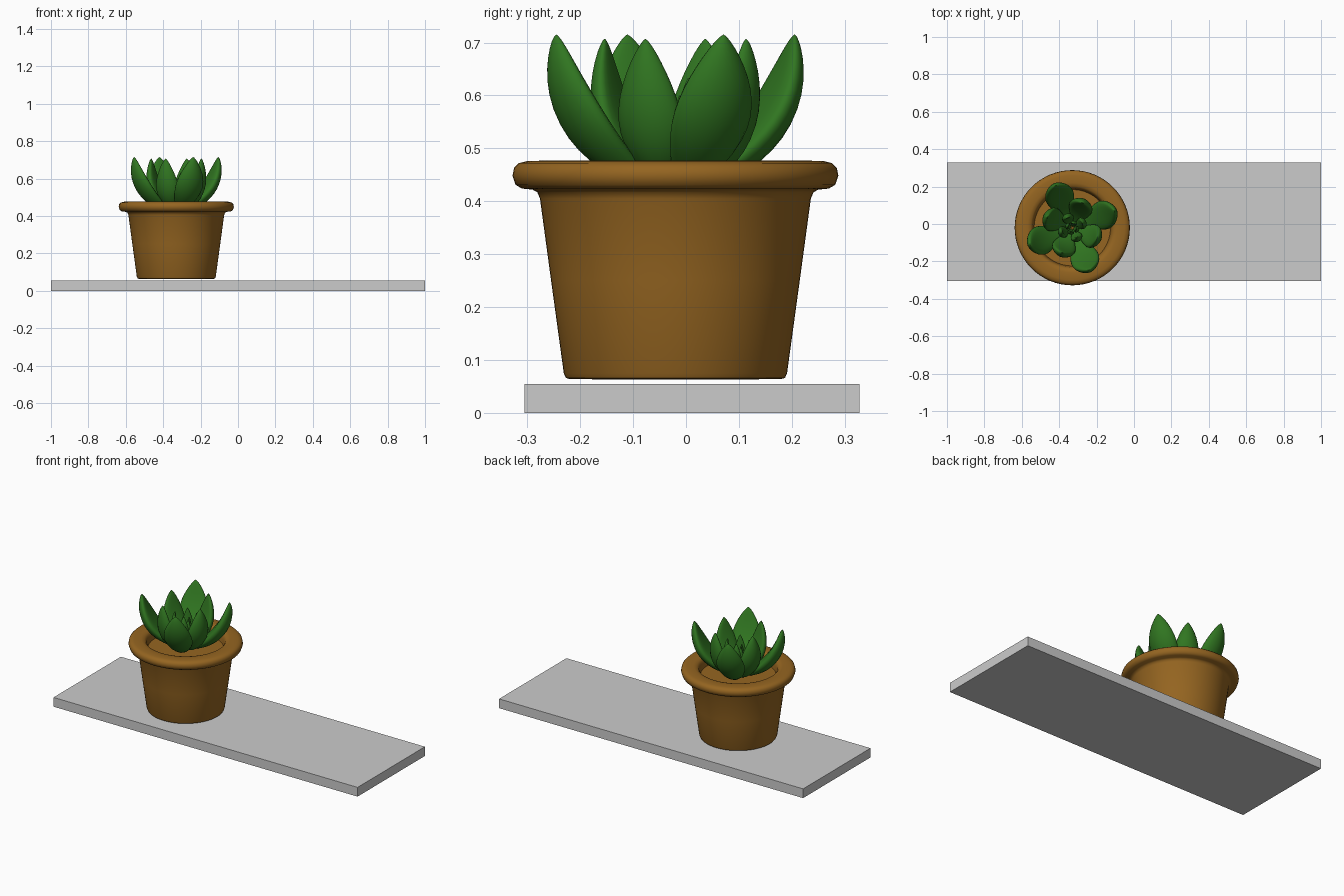
import bpy, bmesh, math
from mathutils import Vector

if "Cube" in bpy.data.objects:
    bpy.data.objects.remove(bpy.data.objects["Cube"])

PX, PY = -0.33, -0.02          # pot axis


def material(name, rgb):
    m = bpy.data.materials.new(name)
    m.diffuse_color = (*rgb, 1)
    m.use_nodes = True
    m.node_tree.nodes["Principled BSDF"].inputs["Base Color"].default_value = m.diffuse_color
    return m


def finish(bm, name, mat=None, angle=None):
    bmesh.ops.recalc_face_normals(bm, faces=bm.faces)
    me = bpy.data.meshes.new(name)
    bm.to_mesh(me)
    bm.free()
    ob = bpy.data.objects.new(name, me)
    bpy.context.collection.objects.link(ob)
    if mat:
        me.materials.append(mat)
    if angle:
        bpy.ops.object.select_all(action='DESELECT')
        ob.select_set(True)
        bpy.context.view_layer.objects.active = ob
        bpy.ops.object.shade_smooth_by_angle(angle=math.radians(angle))
    return ob


def skin(bm, rings):
    for a, b in zip(rings, rings[1:]):
        n = len(a)
        for i in range(n):
            j = (i + 1) % n
            bm.faces.new((a[i], a[j], b[j], b[i]))
    bm.faces.new(rings[0])
    bm.faces.new(rings[-1])


def lathe(name, profile, mat, seg=64):
    bm = bmesh.new()
    rings = [[bm.verts.new((PX + r * math.cos(2 * math.pi * i / seg),
                            PY + r * math.sin(2 * math.pi * i / seg), z))
              for i in range(seg)] for r, z in profile]
    skin(bm, rings)
    return finish(bm, name, mat, 50)


def leaf(name, angle, p0, p1, p2, width, thick, mat, steps=20, seg=20):
    """Tapered leaf swept along a quadratic curve in the (radius, height) plane."""
    p0, p1, p2 = Vector(p0), Vector(p1), Vector(p2)
    ca, sa = math.cos(angle), math.sin(angle)
    bm = bmesh.new()
    rings = []
    for k in range(steps + 1):
        t = 0.5 - 0.5 * math.cos(math.pi * (0.02 + 0.965 * k / steps))
        c = p0 * (1 - t) ** 2 + p1 * 2 * t * (1 - t) + p2 * t * t
        d = ((p1 - p0) * (1 - t) + (p2 - p1) * t).normalized()
        nrm = Vector((d.y, -d.x))                      # outward side
        w = width * math.sin(math.pi * t ** 1.15) ** 0.75
        h = thick * math.sin(math.pi * t ** 1.1) ** 0.6
        ring = []
        for i in range(seg):
            a = 2 * math.pi * i / seg
            s = w * math.cos(a)
            q = c + nrm * (h * math.sin(a) - 0.18 * w * math.cos(a) ** 2)
            ring.append(bm.verts.new((PX + q.x * ca - s * sa, PY + q.x * sa + s * ca, q.y)))
        rings.append(ring)
    skin(bm, rings)
    return finish(bm, name, mat, 60)


clay = material("clay", (0.30, 0.13, 0.015))
green = material("leaf_green", (0.03, 0.18, 0.015))

# shelf board
bm = bmesh.new()
bmesh.ops.create_cube(bm, size=1)
for v in bm.verts:
    v.co = (v.co.x * 2, v.co.y * 0.633 + 0.0115, v.co.z * 0.055 + 0.0275)
finish(bm, "shelf")

# pot with rolled rim and the soil surface inside
lathe("pot", [(0.10, 0.063), (0.20, 0.064), (0.207, 0.066), (0.211, 0.075), (0.235, 0.25),
              (0.256, 0.405), (0.261, 0.417), (0.270, 0.422), (0.290, 0.424),
              (0.302, 0.431), (0.308, 0.448), (0.305, 0.463), (0.296, 0.472),
              (0.280, 0.476), (0.240, 0.477), (0.222, 0.473), (0.212, 0.462),
              (0.208, 0.445), (0.204, 0.42), (0.10, 0.42)], clay)

# leaf whorls, four leaves each: start angle, base, bend, tip, half width, half thickness
whorls = [
    ("outer_leaf", 22, (0.02, 0.42), (0.235, 0.505), (0.243, 0.715), 0.078, 0.033),
    ("middle_leaf", 67, (0.01, 0.42), (0.165, 0.49), (0.145, 0.707), 0.065, 0.029),
    ("inner_leaf", 25, (0.01, 0.42), (0.085, 0.48), (0.058, 0.633), 0.032, 0.018),
    ("heart_leaf", 70, (0.005, 0.42), (0.04, 0.48), (0.022, 0.60), 0.018, 0.011),
]
for name, start, p0, p1, p2, w, h in whorls:
    for i in range(4):
        leaf(f"{name}_{i + 1}", math.radians(start + 90 * i), p0, p1, p2, w, h, green)
